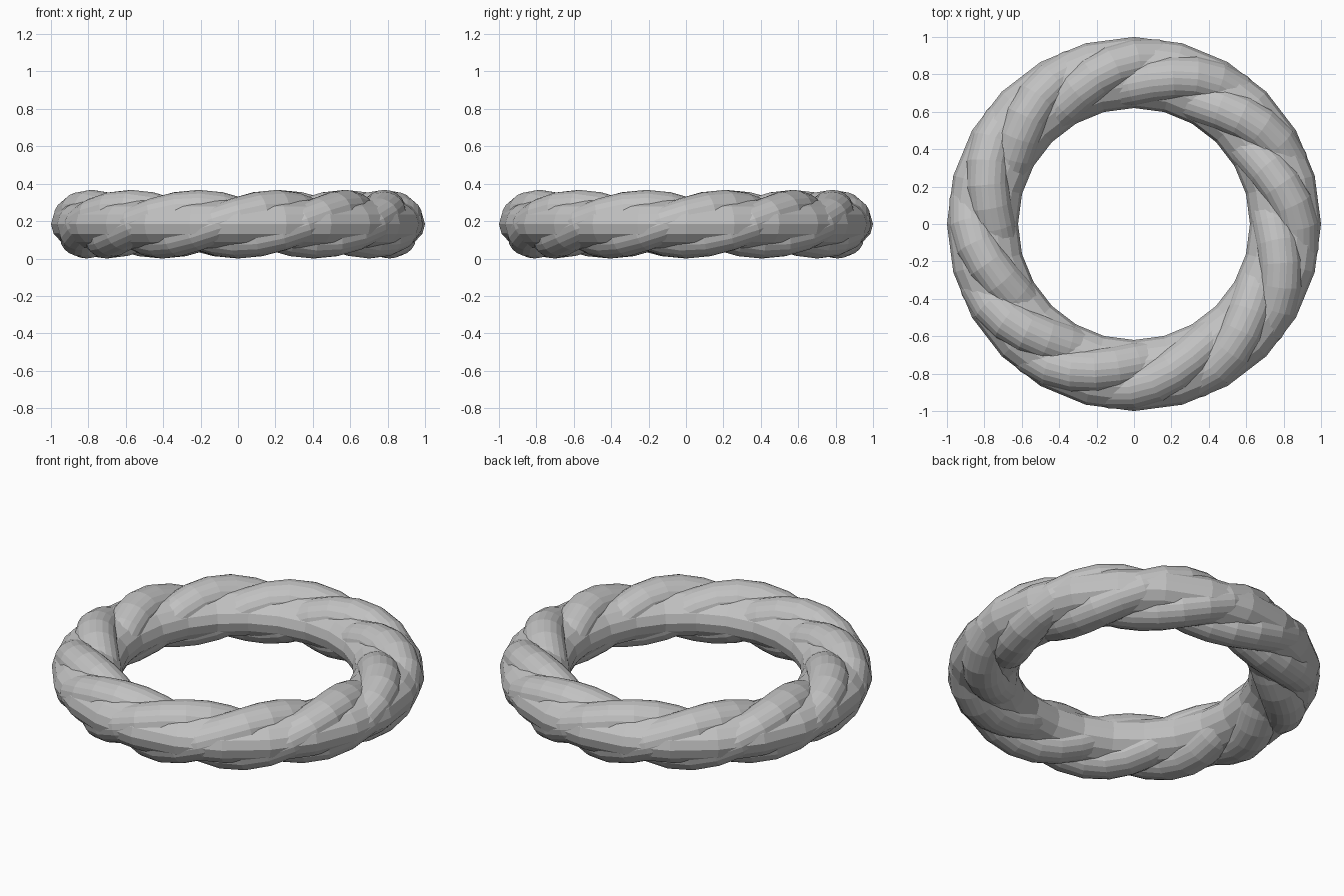
import bpy, bmesh, math
from mathutils import Vector

if "Cube" in bpy.data.objects:
    bpy.data.objects.remove(bpy.data.objects["Cube"])

RING = 0.81          # radius of the ring's centre line
MID_Z = 0.1835       # height of the centre line
TWISTS = 4           # turns each strand makes round the ring
STEPS, SIDES = 48, 20

grey = bpy.data.materials.new("plain grey")
grey.diffuse_color = (0.54, 0.54, 0.54, 1)
grey.use_nodes = True
grey.node_tree.nodes["Principled BSDF"].inputs["Base Color"].default_value = grey.diffuse_color


def closed_tube(name, rings):
    """Skin a closed loop of closed cross-sections."""
    bm = bmesh.new()
    loops = [[bm.verts.new(p) for p in ring] for ring in rings]
    n, m = len(loops), len(loops[0])
    for i in range(n):
        a, b = loops[i], loops[(i + 1) % n]
        for j in range(m):
            k = (j + 1) % m
            bm.faces.new((a[j], b[j], b[k], a[k]))
    bmesh.ops.recalc_face_normals(bm, faces=bm.faces)
    mesh = bpy.data.meshes.new(name)
    bm.to_mesh(mesh)
    bm.free()
    mesh.materials.append(grey)
    obj = bpy.data.objects.new(name, mesh)
    bpy.context.collection.objects.link(obj)
    return obj


def helix(phi, start):
    psi = start + TWISTS * phi
    r = RING + 0.072 * math.cos(psi)
    return Vector((r * math.cos(phi), r * math.sin(phi), MID_Z + 0.08 * math.sin(psi)))


def strand(name, start):
    """Round strand swept along a helix, sections square to the path."""
    rings = []
    for i in range(STEPS):
        phi = 2 * math.pi * i / STEPS
        centre = helix(phi, start)
        tangent = (helix(phi + 0.01, start) - helix(phi - 0.01, start)).normalized()
        radial = Vector((math.cos(phi), math.sin(phi), 0))
        u = (radial - tangent * radial.dot(tangent)).normalized()
        v = u.cross(tangent)
        rings.append([centre + u * 0.114 * math.cos(b) + v * 0.1035 * math.sin(b)
                      for b in (2 * math.pi * j / SIDES for j in range(SIDES))])
    return closed_tube(name, rings)


# three twisted strands
for s in range(3):
    strand("rope_strand_%d" % (s + 1), math.radians(30 + 120 * s))

# core that fills the rope between the strands
core = []
for i in range(24):
    phi = 2 * math.pi * i / 24
    section = []
    for j in range(16):
        b = 2 * math.pi * j / 16
        r = RING + 0.19 * math.cos(b)
        section.append(Vector((r * math.cos(phi), r * math.sin(phi), MID_Z + 0.135 * math.sin(b))))
    core.append(section)
closed_tube("rope_core", core)
